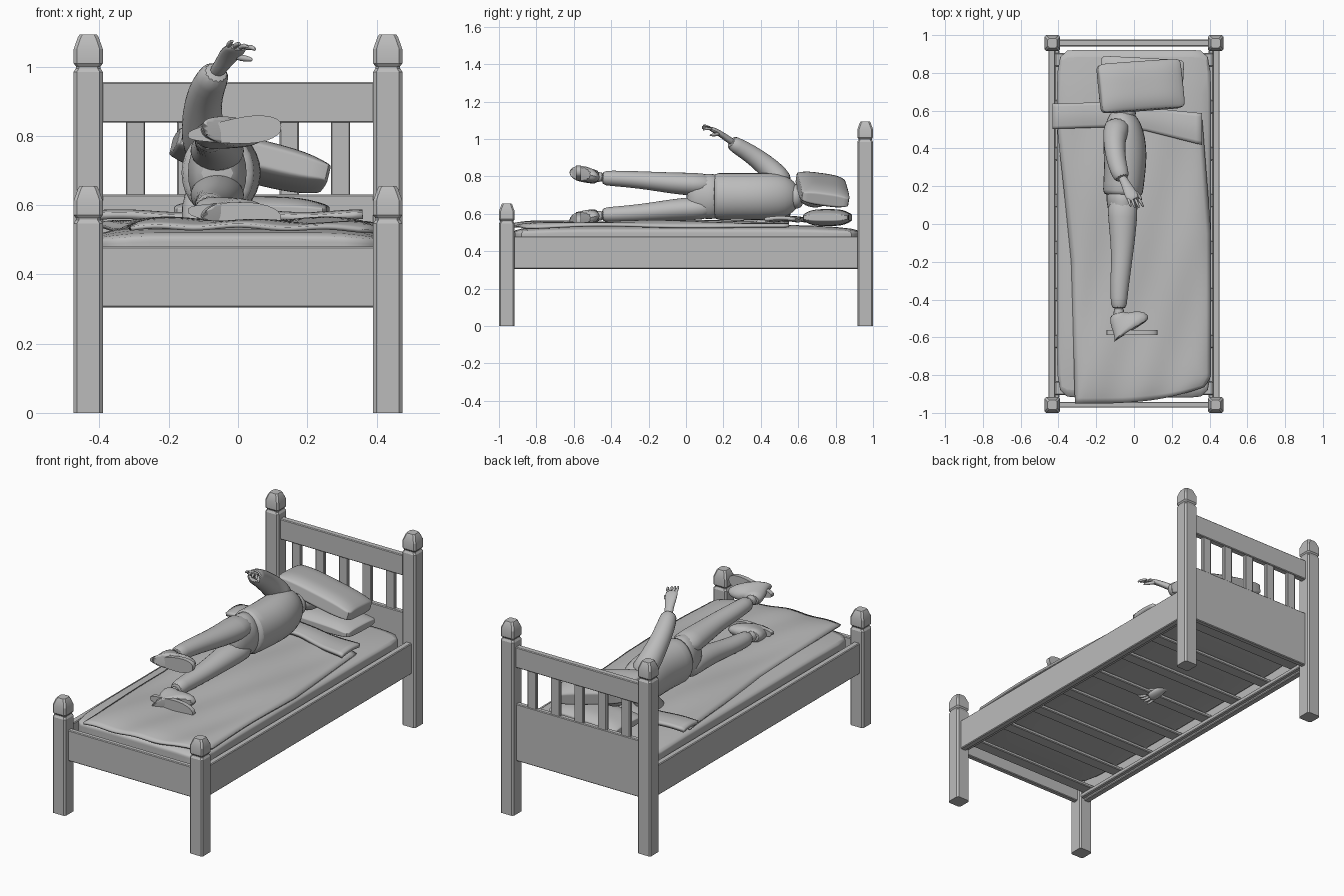
import bpy, bmesh, math
from mathutils import Vector, Euler

cube = bpy.data.objects.get("Cube")
if cube:
    bpy.data.objects.remove(cube)

grey = bpy.data.materials.new("plain_grey")
grey.use_nodes = True
COLOUR = (0.5, 0.5, 0.5, 1)
grey.diffuse_color = COLOUR
grey.node_tree.nodes["Principled BSDF"].inputs["Base Color"].default_value = COLOUR


def finish(name, bm, subsurf=0, angle=35):
    bmesh.ops.recalc_face_normals(bm, faces=bm.faces)
    mesh = bpy.data.meshes.new(name)
    bm.to_mesh(mesh)
    bm.free()
    mesh.materials.append(grey)
    for p in mesh.polygons:
        p.use_smooth = True
    mesh.set_sharp_from_angle(angle=math.radians(angle))
    ob = bpy.data.objects.new(name, mesh)
    bpy.context.collection.objects.link(ob)
    if subsurf:
        mod = ob.modifiers.new("smooth", 'SUBSURF')
        mod.levels = mod.render_levels = subsurf
    return ob


def box(name, x, y, z, bevel=0.004):
    """Board spanning the (low, high) pairs x, y, z."""
    bm = bmesh.new()
    bmesh.ops.create_cube(bm, size=1)
    for v in bm.verts:
        v.co = [(lo + hi) / 2 + c * (hi - lo) for c, (lo, hi) in zip(v.co, (x, y, z))]
    bmesh.ops.bevel(bm, geom=bm.edges[:], offset=bevel, segments=1, affect='EDGES')
    return finish(name, bm, angle=20)


def bridge(bm, rings):
    """Skin a list of closed rings and cap both ends."""
    rings = [[bm.verts.new(p) for p in r] for r in rings]
    n = len(rings[0])
    for a, b in zip(rings, rings[1:]):
        for i in range(n):
            j = (i + 1) % n
            bm.faces.new((a[i], a[j], b[j], b[i]))
    bm.faces.new(rings[0])
    bm.faces.new(rings[-1])


def post(name, x, y, h):
    profile = [(0, .042), (h - .108, .042), (h - .098, .036), (h - .092, .036),
               (h - .084, .042), (h - .042, .042), (h - .008, .03), (h, .025)]
    rings = []
    for z, w in profile:
        c = w - .009
        rings.append([(x + a, y + b, z) for a, b in
                      ((w, -c), (w, c), (c, w), (-c, w), (-w, c), (-w, -c), (-c, -w), (c, -w))])
    bm = bmesh.new()
    bridge(bm, rings)
    return finish(name, bm, angle=20)


MID = 0.693  # height of the sleeper's plane of symmetry


def tube(name, sections, side=1, segs=14):
    """Elliptical tube; sections are (centre, x radius, cross radius)."""
    pts = [Vector((x, y, MID + side * (z - MID))) for (x, y, z), _, _ in sections]
    rings = []
    for i, (_, ra, rb) in enumerate(sections):
        t = (pts[min(i + 1, len(pts) - 1)] - pts[max(i - 1, 0)]).normalized()
        u = Vector((1, 0, 0))
        u = (u - t * u.dot(t)).normalized()
        w = t.cross(u)
        rings.append([pts[i] + u * ra * math.cos(k * math.tau / segs)
                      + w * rb * math.sin(k * math.tau / segs) for k in range(segs)])
    bm = bmesh.new()
    bridge(bm, rings)
    return finish(name, bm, 1, 60)


def cushion(name, centre, size, rot=(0, 0, 0), pinch=0.55, power=4):
    """Soft block whose thickness shrinks toward its rim."""
    bm = bmesh.new()
    bmesh.ops.create_cube(bm, size=2)
    bmesh.ops.subdivide_edges(bm, edges=bm.edges[:], cuts=7, use_grid_fill=True)
    turn = Euler([math.radians(a) for a in rot]).to_matrix()
    for v in bm.verts:
        x, y, z = v.co
        z *= (1 - pinch * abs(x) ** power) * (1 - pinch * abs(y) ** power)
        v.co = Vector(centre) + turn @ Vector((x * size[0], y * size[1], z * size[2])) / 2
    return finish(name, bm, 1, 80)


def cloth(name, nu, nv, place, thick=0.012):
    """Thin sheet from a rule that maps u, v in 0..1 to a point."""
    bm = bmesh.new()
    g = [[bm.verts.new(place(i / nu, j / nv)) for j in range(nv + 1)] for i in range(nu + 1)]
    for i in range(nu):
        for j in range(nv):
            bm.faces.new((g[i][j], g[i + 1][j], g[i + 1][j + 1], g[i][j + 1]))
    ob = finish(name, bm, 0, 60)
    mod = ob.modifiers.new("thickness", 'SOLIDIFY')
    mod.thickness = thick
    mod.offset = 0
    return ob


# Bed frame
for s, label in ((-1, "right"), (1, "left")):
    post(f"head_post_{label}", s * .4325, .958, 1.093)
    post(f"foot_post_{label}", s * .4325, -.958, .655)
    box(f"side_rail_{label}", sorted((s * .418, s * .453)), (-.93, .93), (.305, .48))
    box(f"slat_ledge_{label}", sorted((s * .395, s * .42)), (-.92, .92), (.315, .34))
box("foot_panel", (-.4, .4), (-.972, -.942), (.305, .48))
box("head_panel", (-.4, .4), (.942, .972), (.305, .63))
box("head_top_rail", (-.4, .4), (.94, .976), (.838, .955))
for i in range(5):
    x = (i - 2) * .148
    box(f"head_spindle_{i + 1}", (x - .028, x + .028), (.947, .969), (.62, .845))
for i in range(8):
    y = -.87 + i * .2485
    box(f"bed_slat_{i + 1}", (-.418, .418), (y - .035, y + .035), (.34, .36))

# Bedding
cushion("mattress", (0, .002, .45), (.815, 1.84, .18), pinch=.22, power=16)


def lerp(stops, t):
    for (a, p), (b, q) in zip(stops, stops[1:]):
        if t <= b:
            return p + (q - p) * (t - a) / (b - a)
    return stops[-1][1]


def sheet_point(u, v):
    left = lerp([(0, -.31), (.5, -.33), (.7, -.36), (1, -.41)], v)
    right = lerp([(0, .37), (.06, .405), (.6, .405), (1, .36)], v)
    y = -.95 + 1.5 * v + (1 - v) ** 8 * .09 * u ** 3
    rim = max(abs(2 * u - 1) ** 12, (1 - v) ** 20)
    wave = .005 * math.sin(9 * v + 4 * u) + .004 * math.sin(17 * u - 11 * v)
    return (left + (right - left) * u, y, .552 + wave - .02 * rim)


cloth("bed_sheet", 30, 50, sheet_point)


def fold_point(u, v):
    x = -.43 + .79 * u
    low = lerp([(0, .505), (.4, .515), (.6, .5), (1, .42)], u)
    high = lerp([(0, .635), (.4, .645), (.55, .62), (1, .585)], u)
    return (x, low + (high - low) * v, .566 + .008 * math.sin(3.1 * v) + .004 * math.sin(14 * u))


cloth("folded_sheet_band", 24, 8, fold_point, .02)
cushion("lower_pillow", (.04, .757, .58), (.44, .245, .09), (0, 0, -3))
cushion("upper_pillow", (.035, .73, .73), (.45, .26, .115), (-8, 14, 4), pinch=.4)

# Sleeper's trunk, lying on one side
tube("hips", [((-.06, y, MID), a, b) for y, a, b in
              ((.0, .05, .085), (.05, .075, .118), (.12, .09, .127), (.2, .09, .125))])
tube("jacket", [((x, y, MID), a, b) for x, y, a, b in
                ((-.06, .15, .1, .122), (-.06, .16, .11, .131), (-.05, .26, .112, .128),
                 (-.045, .36, .118, .13), (-.052, .45, .116, .13), (-.06, .53, .1, .12),
                 (-.06, .58, .07, .08), (-.055, .6, .05, .055))])
tube("collar", [((-.055, .56, MID), .07, .075), ((-.05, .6, MID), .062, .065),
                ((-.045, .625, MID), .056, .06)])
tube("neck", [((-.05, .57, MID), .042, .042), ((-.045, .66, MID), .04, .04)])
tube("head", [((-.04, .6 + .09 * (1 - math.cos(a)), MID + .005),
               .08 * math.sin(a), .068 * math.sin(a))
              for a in [.15 + i * .4 for i in range(8)]])

# Limbs, mirrored across the plane of symmetry
for side, label in ((1, "upper"), (-1, "lower")):
    tube(f"{label}_leg", [((x, y, z), a, b) for x, y, z, a, b in
                          ((-.06, .14, .755, .085, .062), (-.06, .04, .757, .08, .064),
                           (-.06, -.08, .765, .068, .058), (-.065, -.2, .777, .056, .05),
                           (-.075, -.3, .785, .053, .046), (-.08, -.4, .79, .045, .042),
                           (-.08, -.455, .792, .042, .04))], side)
    tube(f"{label}_ankle", [((-.08, -.43, .795), .03, .03), ((-.08, -.52, .8), .034, .032)], side)
    tube(f"{label}_shoe", [((x, y, z), a, b) for x, y, z, a, b in
                           ((-.085, -.468, .797, .045, .036), (-.08, -.5, .8, .055, .04),
                            (-.055, -.525, .805, .085, .041), (-.02, -.545, .812, .12, .044),
                            (-.01, -.565, .814, .13, .046))], side)
    # Sole outline: narrow heel, wide ball, rounded toe
    bm = bmesh.new()
    outline = []
    for k in range(32):
        a = k * math.tau / 32
        x = math.cos(a)
        width = .036 + .01 * math.sin(1.7 * x)
        z = .814 + .012 * x + width * math.copysign(abs(math.sin(a)) ** .75, math.sin(a))
        outline.append((-.01 + .135 * x, z))
    bridge(bm, [[(x, y, MID + side * (z - MID)) for x, z in outline] for y in (-.587, -.562)])
    finish(f"{label}_sole", bm)
    tube(f"{label}_sleeve", [((x, y, z), a, b) for x, y, z, a, b in
                             ((-.08, .53, .745, .075, .06), (-.1, .49, .8, .068, .066),
                              (-.105, .42, .865, .058, .058), (-.095, .34, .925, .053, .05),
                              (-.075, .27, .965, .048, .045), (-.06, .235, .988, .04, .038))], side)
    tube(f"{label}_palm", [((x, y, z), a, b) for x, y, z, a, b in
                           ((-.07, .26, .975, .025, .022), (-.045, .215, 1.006, .024, .018),
                            (-.025, .175, 1.034, .035, .017), (-.008, .14, 1.052, .036, .014),
                            (0, .127, 1.056, .03, .01))], side, 10)
    for i in range(4):
        f = i - 1.5
        reach = .06 - .006 * abs(f)
        base = (f * .017 - .005, .14, 1.053)
        mid = (f * .021 + .008, .14 - reach * .6, 1.07 - .004 * i)
        tip = (f * .022 + .018, .14 - reach, 1.074 - .009 * i)
        tube(f"{label}_finger_{i + 1}", [(base, .009, .009), (mid, .008, .008), (tip, .005, .005)], side, 8)
    tube(f"{label}_thumb", [((-.01, .18, 1.03), .012, .012), ((.025, .155, 1.022), .01, .01),
                            ((.042, .125, 1.02), .006, .006)], side, 8)
